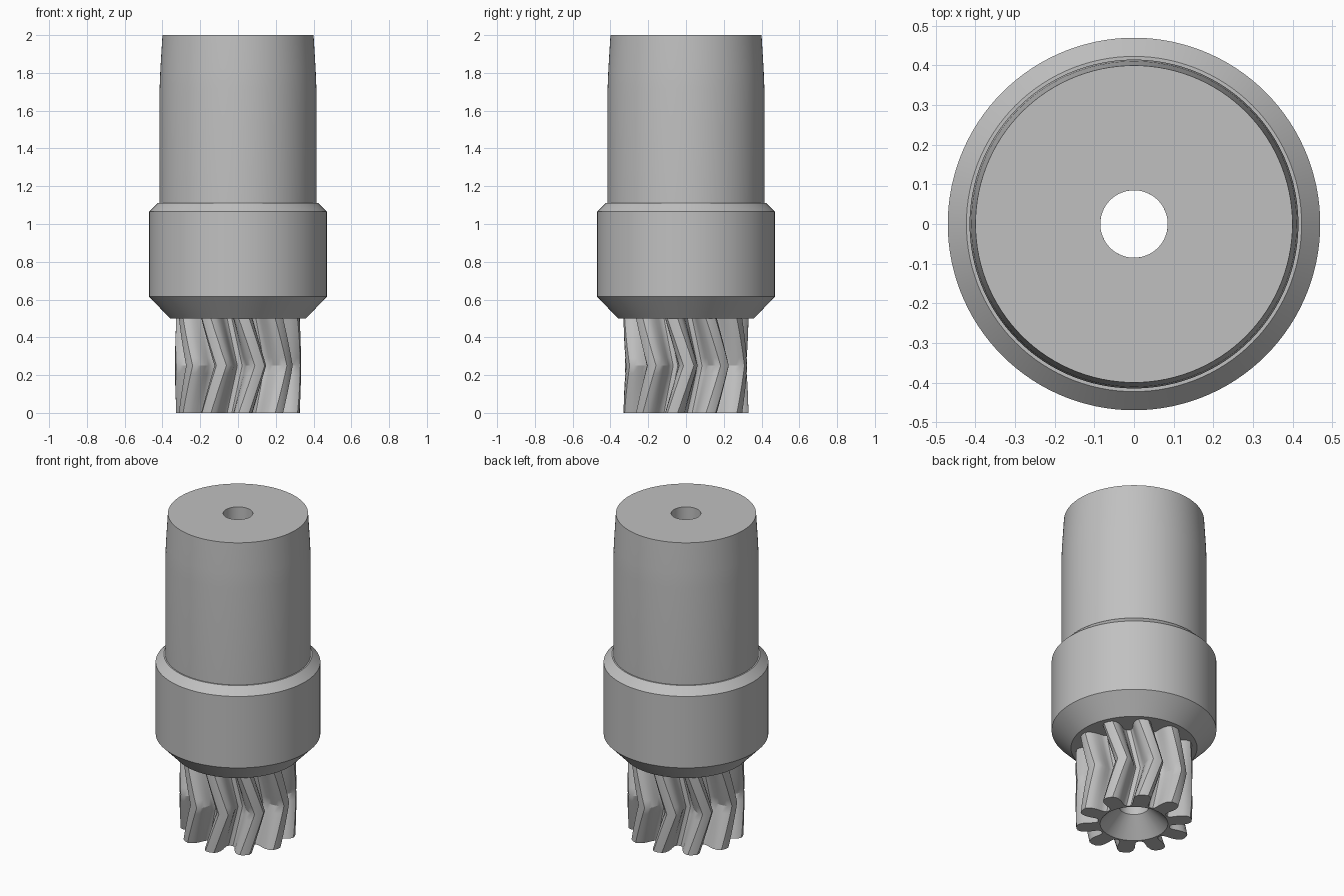
import bpy, bmesh
from math import radians, cos, sin

cube = bpy.data.objects.get("Cube")
if cube:
    bpy.data.objects.remove(cube, do_unlink=True)

GREY = (0.53, 0.53, 0.53, 1.0)
steel = bpy.data.materials.new("grey steel")
steel.use_nodes = True
steel.diffuse_color = GREY
bsdf = next(n for n in steel.node_tree.nodes if n.type == 'BSDF_PRINCIPLED')
bsdf.inputs["Base Color"].default_value = GREY


def build_rings(name, rings, closed, sharp_angle):
    """Skin a list of equally sized point rings into a smooth-shaded object."""
    bm = bmesh.new()
    rows = [[bm.verts.new(p) for p in ring] for ring in rings]
    pairs = list(zip(rows, rows[1:]))
    if closed:
        pairs.append((rows[-1], rows[0]))
    count = len(rows[0])
    for low, high in pairs:
        for i in range(count):
            j = (i + 1) % count
            bm.faces.new((low[i], low[j], high[j], high[i]))
    bmesh.ops.recalc_face_normals(bm, faces=bm.faces)
    mesh = bpy.data.meshes.new(name)
    bm.to_mesh(mesh)
    bm.free()
    mesh.materials.append(steel)
    obj = bpy.data.objects.new(name, mesh)
    bpy.context.collection.objects.link(obj)
    bpy.ops.object.select_all(action='DESELECT')
    obj.select_set(True)
    bpy.context.view_layer.objects.active = obj
    bpy.ops.object.shade_smooth_by_angle(angle=radians(sharp_angle))
    return obj


def ring(polar, z, turn=0.0):
    """Points at height z from (radius, degrees) pairs, turned about z."""
    return [(r * cos(radians(a + turn)), r * sin(radians(a + turn)), z)
            for r, a in polar]


BORE = 0.085

# Shaft and collar: turned profile with a through bore
SEGMENTS = 120
profile = [(BORE, 0.5), (0.36, 0.5), (0.47, 0.615), (0.47, 1.065),
           (0.423, 1.112), (0.415, 1.112), (0.415, 1.72), (0.411, 1.82),
           (0.4, 2.0), (BORE, 2.0)]
circle = [360 * i / SEGMENTS for i in range(SEGMENTS)]
build_rings("shaft_and_collar",
            [ring([(r, a) for a in circle], z) for r, z in profile], True, 20)

# Herringbone pinion: one half tooth mirrored, then repeated round the axis
TEETH, PITCH, MIDDLE, PHASE, TWIST = 10, 36, 0.25, 2.5, 15
half_tooth = [(0.205, 18), (0.208, 14.5), (0.22, 12), (0.24, 11.2),
              (0.265, 10.8), (0.29, 9.8), (0.312, 8), (0.33, 4.8)]
tooth = [(r, -a) for r, a in half_tooth] + [(0.333, 0)]
tooth += [(r, a) for r, a in reversed(half_tooth[1:])]
outline = [(r, a + PITCH * k) for k in range(TEETH) for r, a in tooth]


def turn_at(z):
    return PHASE - TWIST * abs(z - MIDDLE) / MIDDLE


def bore_ring(radius, z):
    return ring([(radius, a) for _, a in outline], z, turn_at(0))


# Inner wall with the conical countersink, then the toothed outside
STEPS = 12
rows = [bore_ring(BORE, 0.5), bore_ring(BORE, 0.11), bore_ring(0.193, 0)]
rows += [ring(outline, 0.5 * i / STEPS, turn_at(0.5 * i / STEPS))
         for i in range(STEPS + 1)]
build_rings("herringbone_pinion", rows, False, 28)
